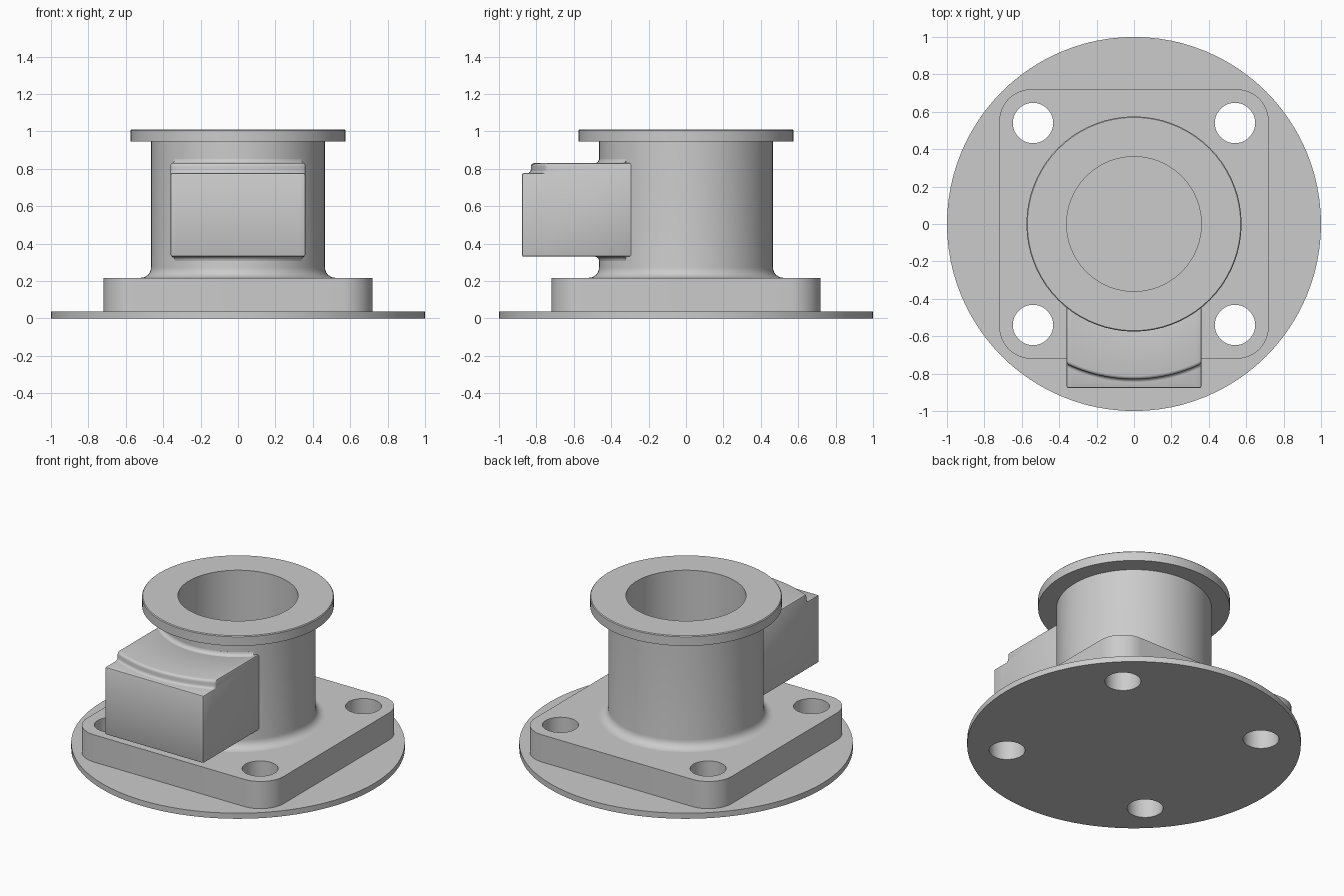
import bpy, bmesh
from math import sin, cos, pi, sqrt, radians

cube = bpy.data.objects.get("Cube")
if cube:
    bpy.data.objects.remove(cube, do_unlink=True)

grey = bpy.data.materials.new("cast_grey")
grey.use_nodes = True
grey.diffuse_color = (0.6, 0.6, 0.6, 1)
grey.node_tree.nodes["Principled BSDF"].inputs["Base Color"].default_value = (0.6, 0.6, 0.6, 1)


def make(name, bm):
    bmesh.ops.remove_doubles(bm, verts=bm.verts, dist=1e-5)
    bmesh.ops.recalc_face_normals(bm, faces=bm.faces)
    mesh = bpy.data.meshes.new(name)
    bm.to_mesh(mesh)
    bm.free()
    mesh.materials.append(grey)
    ob = bpy.data.objects.new(name, mesh)
    bpy.context.collection.objects.link(ob)
    return ob


def loft(name, sections, closed):
    """Skin a row of equal closed outlines; join the ends or cap them."""
    bm = bmesh.new()
    rows = [[bm.verts.new(p) for p in s] for s in sections]
    pairs = list(zip(rows, rows[1:]))
    if closed:
        pairs.append((rows[-1], rows[0]))
    else:
        bm.faces.new(rows[0])
        bm.faces.new(rows[-1])
    n = len(rows[0])
    for a, b in pairs:
        for i in range(n):
            j = (i + 1) % n
            bm.faces.new((a[i], a[j], b[j], b[i]))
    return make(name, bm)


def revolve(name, profile, seg=72, mid=0, half=pi):
    full = half == pi
    angles = [mid - half + 2 * half * i / seg for i in range(seg if full else seg + 1)]
    return loft(name, [[(r * cos(a), r * sin(a), z) for r, z in profile] for a in angles], full)


def prism(name, outline, z0, z1):
    return loft(name, [[(x, y, z) for x, y in outline] for z in (z0, z1)], False)


def circle(cx, cy, r, n):
    return [(cx + r * cos(2 * pi * i / n), cy + r * sin(2 * pi * i / n)) for i in range(n)]


def arc(cx, cy, r, start, end, n=6):
    return [(cx + r * cos(radians(start + (end - start) * i / n)),
             cy + r * sin(radians(start + (end - start) * i / n))) for i in range(n + 1)]


def apply(ob):
    bpy.context.view_layer.objects.active = ob
    for m in list(ob.modifiers):
        bpy.ops.object.modifier_apply(modifier=m.name)


def cut(ob, cutter):
    m = ob.modifiers.new("cut", 'BOOLEAN')
    m.operation = 'DIFFERENCE'
    m.solver = 'EXACT'
    m.object = cutter
    apply(ob)
    bpy.data.objects.remove(cutter, do_unlink=True)


# Thin round base disc
base_disc = prism("base_disc", circle(0, 0, 1, 96), 0, 0.037)

# Square mounting plate with rounded corners
outline = []
for k, (sx, sy) in enumerate(((1, 1), (-1, 1), (-1, -1), (1, -1))):
    outline += arc(sx * 0.55, sy * 0.55, 0.17, 90 * k, 90 * k + 90, 10)
mounting_plate = prism("mounting_plate", outline, 0.03, 0.217)
cut(mounting_plate, prism("bore_cutter", circle(0, 0, 0.42, 48), -0.1, 0.4))

# Four bolt holes through plate and disc
for sx in (-1, 1):
    for sy in (-1, 1):
        for part in (base_disc, mounting_plate):
            cut(part, prism("bolt_cutter", circle(sx * 0.54, sy * 0.54, 0.108, 40), -0.1, 0.4))

# Hollow body with flared foot and top flange
foot = arc(0.52, 0.272, 0.055, 180, 270)
body = revolve("hollow_body", [(0.36, 0.02), (0.36, 1.01), (0.57, 1.01), (0.575, 1.005),
                               (0.575, 0.945), (0.465, 0.945)] + foot + [(0.52, 0.02)])

# Front block with a curved step along its top
sections = []
for i in range(25):
    x = -0.36 + 0.72 * i / 24
    back = -sqrt(0.44 ** 2 - x * x)
    step = -sqrt(0.83 ** 2 - x * x)
    outline = [(back, 0.33), (-0.877, 0.33), (-0.877, 0.776)]
    outline += arc(step - 0.018, 0.794, 0.018, 270, 360, 4)
    outline += arc(step + 0.018, 0.812, 0.018, 180, 90, 4)
    outline.append((back, 0.83))
    sections.append([(x, y, z) for y, z in outline])
front_block = loft("front_block", sections, False)
bevel = front_block.modifiers.new("soft_edges", 'BEVEL')
bevel.width = 0.009
bevel.segments = 2
bevel.limit_method = 'ANGLE'
bevel.angle_limit = radians(60)
apply(front_block)

# Small fillets where the block meets the body
for name, z, s in (("upper_fillet", 0.83, 1), ("lower_fillet", 0.33, -1)):
    curve = [(r, z + s * h) for r, h in arc(0.488, 0.023, 0.023, 180, 270, 4)]
    revolve(name, curve + [(0.488, z - s * 0.01), (0.455, z - s * 0.01), (0.455, z + s * 0.023)],
            24, -pi / 2, radians(46.5))

# Smooth the round walls, keep the edges crisp
for ob in bpy.context.view_layer.objects:
    ob.select_set(ob.type == 'MESH')
bpy.context.view_layer.objects.active = body
bpy.ops.object.shade_smooth_by_angle(angle=radians(35))
